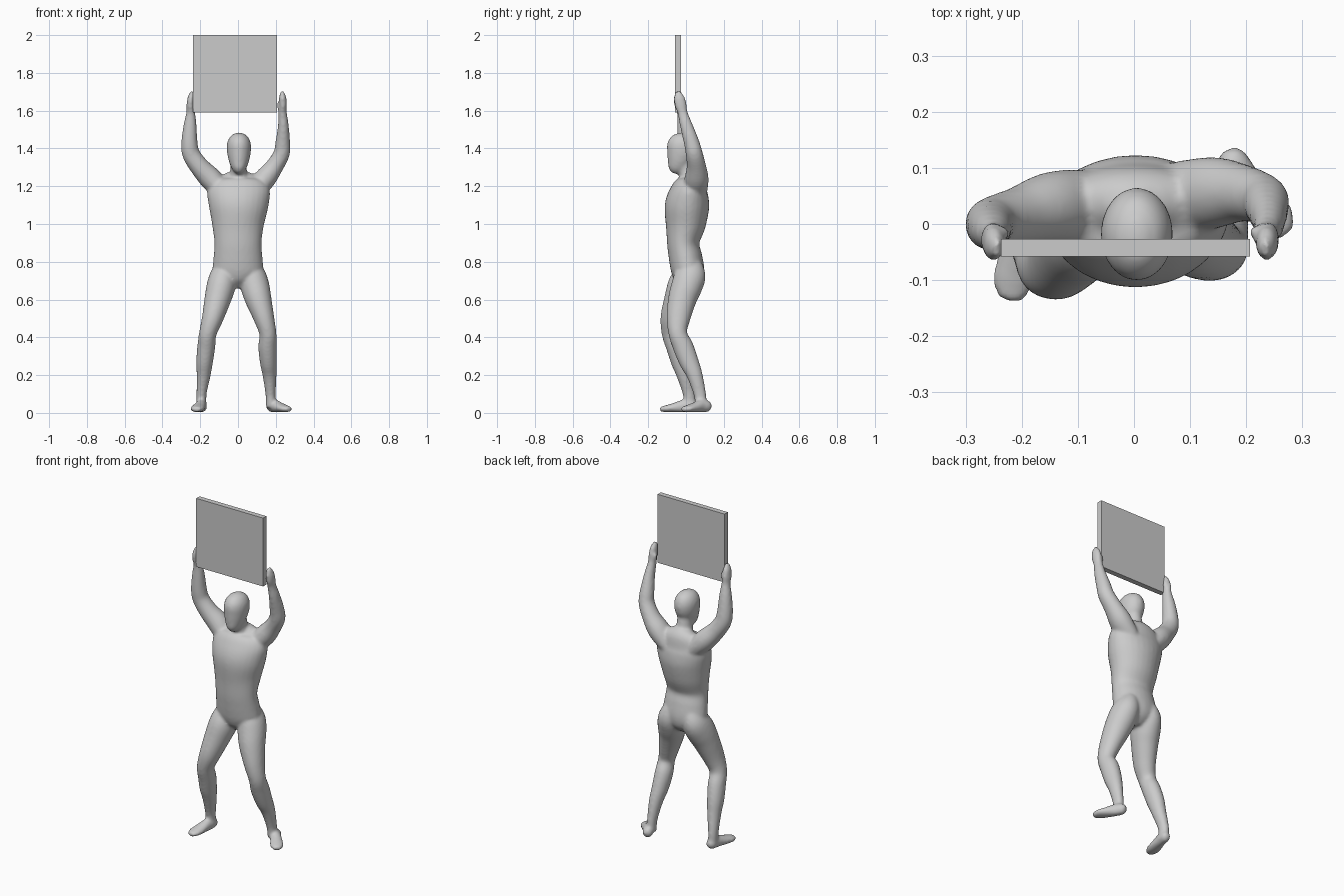
import bpy, bmesh, math
from mathutils import Vector

SEG, STEPS, GROW = 28, 6, 1.03
body = bmesh.new()


def smooth_path(keys):
    """Catmull-Rom through rows of (x, y, z, side radius, depth radius)."""
    p = [keys[0]] + keys + [keys[-1]]
    out = []
    for i in range(1, len(p) - 2):
        for s in range(STEPS):
            t = s / STEPS
            out.append([0.5 * (2 * b + (c - a) * t + (2 * a - 5 * b + 4 * c - d) * t * t
                               + (3 * b - a - 3 * c + d) * t ** 3)
                        for a, b, c, d in zip(*p[i - 1:i + 3])])
    return out + [list(keys[-1])]


def limb(keys, ref=(0, 1, 0)):
    """Closed elliptical tube following a path."""
    rows, ref, rings = smooth_path(keys), Vector(ref), []
    for i, row in enumerate(rows):
        a, b = rows[max(i - 1, 0)], rows[min(i + 1, len(rows) - 1)]
        t = (Vector(b[:3]) - Vector(a[:3])).normalized()
        v = (ref - ref.dot(t) * t).normalized()
        u = v.cross(t)
        ru, rv = max(row[3], .003) * GROW, max(row[4], .003) * GROW
        rings.append([body.verts.new(Vector(row[:3])
                                     + u * ru * math.cos(k * math.tau / SEG)
                                     + v * rv * math.sin(k * math.tau / SEG))
                      for k in range(SEG)])
    for r, q in zip(rings, rings[1:]):
        for k in range(SEG):
            n = (k + 1) % SEG
            body.faces.new((r[k], r[n], q[n], q[k]))
    body.faces.new(rings[0][::-1])
    body.faces.new(rings[-1])


# torso, hips to collar
limb([(0, .01, .66, .03, .03), (0, .012, .70, .09, .07), (0, .01, .75, .128, .085),
      (0, -.002, .82, .126, .086), (0, -.015, .90, .121, .083),
      (0, -.002, 1.0, .134, .104), (.003, .006, 1.1, .154, .114),
      (.003, .02, 1.18, .160, .096), (.003, .035, 1.235, .125, .065),
      (.003, .03, 1.275, .05, .035)])

# neck
limb([(.003, .03, 1.2, .055, .055), (.003, .008, 1.28, .043, .047),
      (.005, -.005, 1.37, .04, .045)])

# head
limb([(.005, -.062, 1.268, .012, .018), (.005, -.054, 1.29, .034, .042),
      (.005, -.036, 1.335, .052, .064), (.005, -.02, 1.39, .062, .080),
      (.005, -.018, 1.435, .059, .076), (.005, -.018, 1.468, .04, .053),
      (.005, -.018, 1.484, .01, .015)])

# left-hand-side leg and foot, knee forward
limb([(-.06, .02, .79, .05, .06), (-.077, .018, .73, .068, .08),
      (-.09, -.012, .67, .074, .084), (-.108, -.04, .60, .068, .074),
      (-.135, -.072, .50, .055, .062), (-.160, -.078, .42, .045, .049),
      (-.168, -.052, .35, .046, .052), (-.177, -.028, .27, .043, .05),
      (-.182, -.008, .20, .036, .041), (-.193, .016, .10, .026, .032),
      (-.193, .02, .03, .026, .03)])
limb([(-.188, .058, .032, .012, .012), (-.19, .04, .034, .026, .028),
      (-.197, -.01, .036, .028, .033), (-.208, -.06, .028, .034, .025),
      (-.216, -.105, .022, .036, .018), (-.221, -.137, .019, .02, .012)], (0, 0, 1))

# right-hand-side leg and foot, turned outward
limb([(.06, .025, .79, .05, .06), (.077, .022, .73, .068, .08),
      (.09, .004, .67, .074, .08), (.108, -.02, .60, .068, .073),
      (.138, -.04, .50, .053, .061), (.158, -.043, .42, .044, .048),
      (.156, -.015, .35, .047, .053), (.160, .016, .27, .043, .05),
      (.167, .046, .20, .036, .041), (.172, .073, .10, .026, .032),
      (.174, .08, .03, .026, .03)])
limb([(.166, .132, .032, .012, .012), (.173, .118, .034, .026, .028),
      (.195, .08, .036, .029, .033), (.225, .042, .028, .034, .025),
      (.252, .008, .022, .036, .018), (.272, -.018, .019, .02, .012)], (0, 0, 1))

# raised arms with mitten hands
limb([(-.08, .03, 1.17, .05, .065), (-.145, .03, 1.24, .058, .062),
      (-.205, .015, 1.305, .050, .050), (-.248, .005, 1.37, .046, .044),
      (-.257, -.003, 1.43, .042, .042), (-.254, -.012, 1.52, .034, .034),
      (-.25, -.022, 1.59, .023, .026), (-.252, -.03, 1.63, .020, .032),
      (-.248, -.037, 1.67, .018, .028), (-.243, -.046, 1.702, .008, .014)])
limb([(.08, .045, 1.17, .05, .065), (.143, .056, 1.24, .056, .062),
      (.193, .055, 1.305, .046, .050), (.230, .044, 1.37, .042, .044),
      (.237, .030, 1.43, .038, .040), (.240, .002, 1.52, .028, .033),
      (.236, -.018, 1.59, .022, .026), (.238, -.028, 1.63, .020, .031),
      (.236, -.037, 1.67, .019, .028), (.234, -.046, 1.702, .008, .014)])

# thumbs
limb([(-.249, -.025, 1.59, .012, .012), (-.238, -.018, 1.625, .014, .014),
      (-.230, -.014, 1.655, .008, .008)])
limb([(.236, -.02, 1.58, .012, .012), (.222, -.016, 1.615, .014, .014),
      (.214, -.013, 1.645, .008, .008)])

# fuse the parts into one smooth skin
bmesh.ops.recalc_face_normals(body, faces=body.faces[:])
mesh = bpy.data.meshes.new("figure")
body.to_mesh(mesh)
body.free()
figure = bpy.data.objects.new("figure", mesh)
bpy.context.collection.objects.link(figure)
remesh = figure.modifiers.new("fuse", 'REMESH')
remesh.mode = 'VOXEL'
remesh.voxel_size = .008
remesh.use_smooth_shade = True
soften = figure.modifiers.new("soften", 'SMOOTH')
soften.factor = .5
soften.iterations = 9

# flat board held overhead
bpy.ops.mesh.primitive_cube_add(size=1, location=(-.015, -.042, 1.795))
board = bpy.context.object
board.name = "board"
board.scale = (.444, .031, .41)
